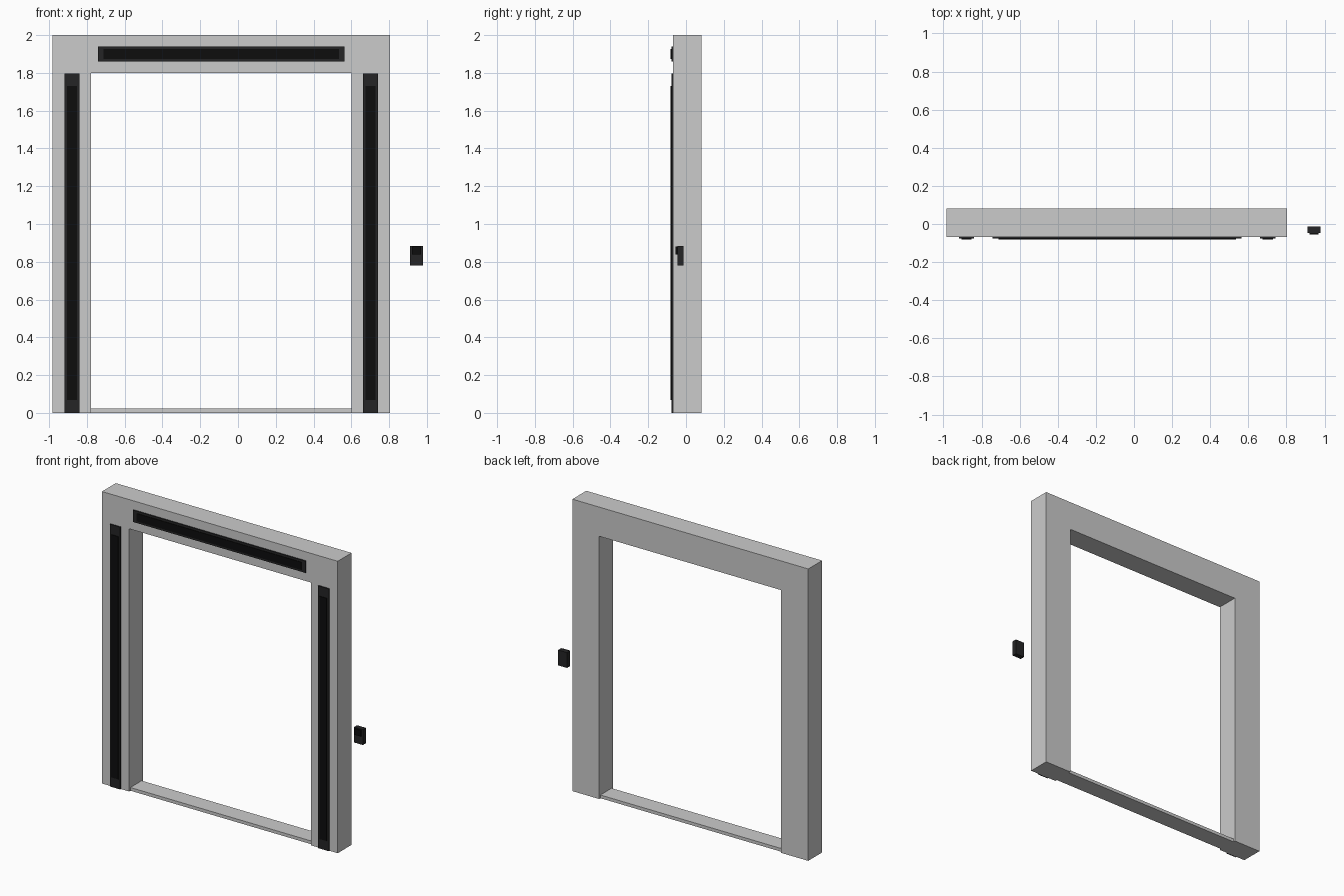
import bpy, bmesh

if "Cube" in bpy.data.objects:
    bpy.data.objects.remove(bpy.data.objects["Cube"])


def material(name, value):
    m = bpy.data.materials.new(name)
    m.diffuse_color = (value, value, value * 1.05, 1)
    m.use_nodes = True
    m.node_tree.nodes["Principled BSDF"].inputs["Base Color"].default_value = m.diffuse_color
    return m


def finish(name, bm, mat=None):
    bmesh.ops.recalc_face_normals(bm, faces=bm.faces)
    me = bpy.data.meshes.new(name)
    bm.to_mesh(me)
    bm.free()
    ob = bpy.data.objects.new(name, me)
    bpy.context.collection.objects.link(ob)
    if mat:
        me.materials.append(mat)
    return ob


def box(name, x, y, z, mat=None):
    """Box from (min, max) ranges on each axis."""
    bm = bmesh.new()
    bmesh.ops.create_cube(bm, size=1)
    for v in bm.verts:
        v.co = [r[0] if c < 0 else r[1] for c, r in zip(v.co, (x, y, z))]
    return finish(name, bm, mat)


casing = material("dark_casing", 0.018)
lens = material("black_lens", 0.004)

# Door frame: U-shaped front profile extruded through its depth
FRONT, BACK = -0.069, 0.081
L, R, IL, IR, HEAD = -0.983, 0.804, -0.777, 0.602, 1.80
profile = [(L, 0), (L, 2), (R, 2), (R, 0), (IR, 0), (IR, HEAD), (IL, HEAD), (IL, 0)]
bm = bmesh.new()
face = bm.faces.new([bm.verts.new((x, FRONT, z)) for x, z in profile])
ext = bmesh.ops.extrude_face_region(bm, geom=[face], use_keep_orig=True)
for v in ext["geom"]:
    if isinstance(v, bmesh.types.BMVert):
        v.co.y = BACK
finish("door_frame", bm)

# Threshold between the jambs
box("threshold", (IL, IR), (FRONT + 0.014, BACK - 0.014), (0, 0.022))

# Sensor strips on the front face: casing plus raised lens
strips = {
    "left": ((-0.918, -0.839), (0, 1.797), 0.013, 0.067),
    "right": ((0.661, 0.742), (0, 1.797), 0.013, 0.067),
    "top": ((-0.742, 0.565), (1.859, 1.940), 0.031, 0.014),
}
for side, (x, z, ix, iz) in strips.items():
    box(side + "_strip_casing", x, (-0.077, FRONT), z, casing)
    box(side + "_strip_lens", (x[0] + ix, x[1] - ix), (-0.081, -0.077),
        (z[0] + iz, z[1] - iz), lens)

# Wall reader beside the frame
box("reader_body", (0.911, 0.979), (-0.046, -0.013), (0.779, 0.884), casing)
box("reader_screen", (0.921, 0.969), (-0.056, -0.046), (0.838, 0.880), lens)
